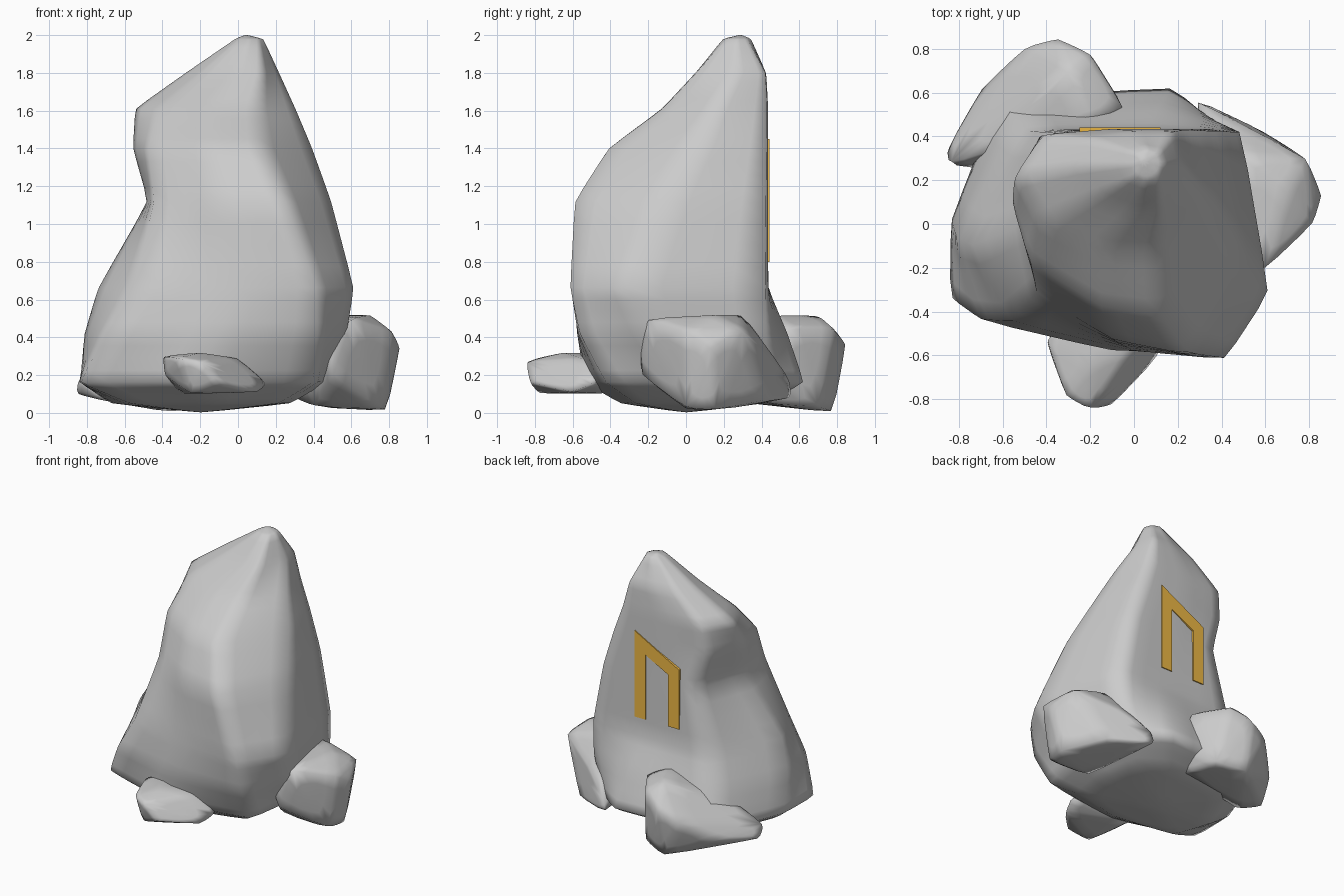
import bpy, bmesh
from math import cos, sin, pi

if "Cube" in bpy.data.objects:
    bpy.data.objects.remove(bpy.data.objects["Cube"])


def finish(name, bm, crease, levels=2):
    """Turn a bmesh cage into a softly creased, smooth shaded stone."""
    bmesh.ops.recalc_face_normals(bm, faces=bm.faces[:])
    layer = bm.edges.layers.float.new("crease_edge")
    for e in bm.edges:
        e[layer] = crease
    mesh = bpy.data.meshes.new(name)
    bm.to_mesh(mesh)
    bm.free()
    obj = bpy.data.objects.new(name, mesh)
    bpy.context.collection.objects.link(obj)
    if levels:
        sub = obj.modifiers.new("soften", 'SUBSURF')
        sub.levels = sub.render_levels = levels
        for p in mesh.polygons:
            p.use_smooth = True
    return obj


def hull_rock(name, points):
    bm = bmesh.new()
    for p in points:
        bm.verts.new(p)
    bmesh.ops.convex_hull(bm, input=bm.verts[:])
    loose = [v for v in bm.verts if not v.link_faces]
    bmesh.ops.delete(bm, geom=loose, context='VERTS')
    return finish(name, bm, 0.9)


# Standing stone: rings of eight points (back right, right, front right,
# front, front left, left, back left, back) lofted from base to peak
rings = [
    (0.05, [(.22, .3), (.28, 0), (.22, -.27), (-.1, -.35), (-.58, -.28), (-.68, -.03), (-.48, .38), (.02, .42)]),
    (0.16, [(.4, .44), (.47, 0), (.41, -.43), (-.25, -.54), (-.85, -.34), (-.84, .02), (-.62, .58), (.18, .63)]),
    (0.42, [(.48, .435), (.58, -.2), (.43, -.57), (-.1, -.58), (-.71, -.44), (-.82, -.06), (-.56, .5), (.12, .54)]),
    (0.66, [(.49, .435), (.62, -.32), (.42, -.62), (0, -.58), (-.56, -.45), (-.75, -.1), (-.48, .435), (.05, .435)]),
    (1.12, [(.4, .435), (.5, -.12), (.25, -.6), (-.1, -.53), (-.45, -.31), (-.48, 0), (-.36, .425), (0, .435)]),
    (1.40, [(.31, .435), (.4, .05), (.12, -.42), (-.15, -.38), (-.48, -.17), (-.56, .1), (-.44, .4), (-.1, .435)]),
    (1.61, [(.23, .435), (.31, .15), (.1, -.13), (-.15, -.12), (-.42, .0), (-.55, .22), (-.42, .41), (-.1, .435)]),
    (1.80, [(.18, .425), (.22, .27), (.13, .05), (0, .05), (-.19, .12), (-.28, .26), (-.2, .39), (0, .425)]),
]
turns = [pi / 4 * (1 - i) for i in range(8)]
rings.append((1.98, [(.06 + .075 * cos(t), .27 + .075 * sin(t)) for t in turns]))
bm = bmesh.new()
loops = [[bm.verts.new((x, y, z)) for x, y in pts] for z, pts in rings]
for a, b in zip(loops, loops[1:]):
    for i in range(8):
        j = (i + 1) % 8
        bm.faces.new((a[i], a[j], b[j], b[i]))
for loop, tip in ((loops[0], (-.2, 0, .0)), (loops[-1], (.04, .29, 2.003))):
    v = bm.verts.new(tip)
    for i in range(8):
        bm.faces.new((loop[i], loop[(i + 1) % 8], v))
finish("standing_stone", bm, 0.8)

# Loose rocks around the base
hull_rock("right_rock", [
    (.45, -.25, .42), (.5, -.24, .2), (.6, -.21, .5), (.82, 0, .43), (.86, .13, .35),
    (.79, .3, .44), (.7, .15, .52), (.76, 0, .02), (.79, .15, .01), (.6, .42, .06),
    (.28, .57, .08), (.3, .56, .16), (.4, 0, .03), (.35, 0, .4), (.5, .45, .32), (.5, .3, .52)])
hull_rock("back_rock", [
    (-.86, .34, .1), (-.85, .27, .18), (-.7, .62, .15), (-.5, .81, .3), (-.35, .85, .37),
    (-.2, .78, .45), (-.3, .7, .52), (-.05, .54, .45), (-.03, .45, .2), (-.2, .45, .52),
    (-.35, .78, 0), (-.15, .7, .03), (-.1, .4, .05), (-.7, .25, .06), (-.6, .35, .35)])
hull_rock("front_rock", [
    (-.4, -.53, .3), (-.39, -.57, .2), (-.31, -.79, .29), (-.2, -.85, .27), (-.1, -.83, .16),
    (.12, -.6, .11), (.16, -.5, .15), (0, -.55, .29), (-.2, -.65, .32), (-.25, -.78, .1),
    (-.3, -.4, .1), (-.3, -.4, .31), (.1, -.4, .2)])

# Gilded angular arch set on the flat back of the stone
outline = [(.12, .8), (.12, 1.45), (-.25, 1.25), (-.25, .8),
           (-.16, .8), (-.16, 1.19), (.03, 1.29), (.03, .8)]
bm = bmesh.new()
inner = [bm.verts.new((x, .415, z)) for x, z in outline]
outer = [bm.verts.new((x, .442, z)) for x, z in outline]
for quad in ((0, 1, 6, 7), (1, 2, 5, 6), (2, 3, 4, 5)):
    for side in (inner, outer):
        bm.faces.new([side[k] for k in quad])
for i in range(8):
    j = (i + 1) % 8
    bm.faces.new((inner[i], inner[j], outer[j], outer[i]))
arch = finish("gold_arch_inlay", bm, 0, levels=0)
gold = bpy.data.materials.new("gold")
gold.diffuse_color = (.85, .48, .06, 1)
gold.use_nodes = True
gold.node_tree.nodes["Principled BSDF"].inputs["Base Color"].default_value = gold.diffuse_color
arch.data.materials.append(gold)
